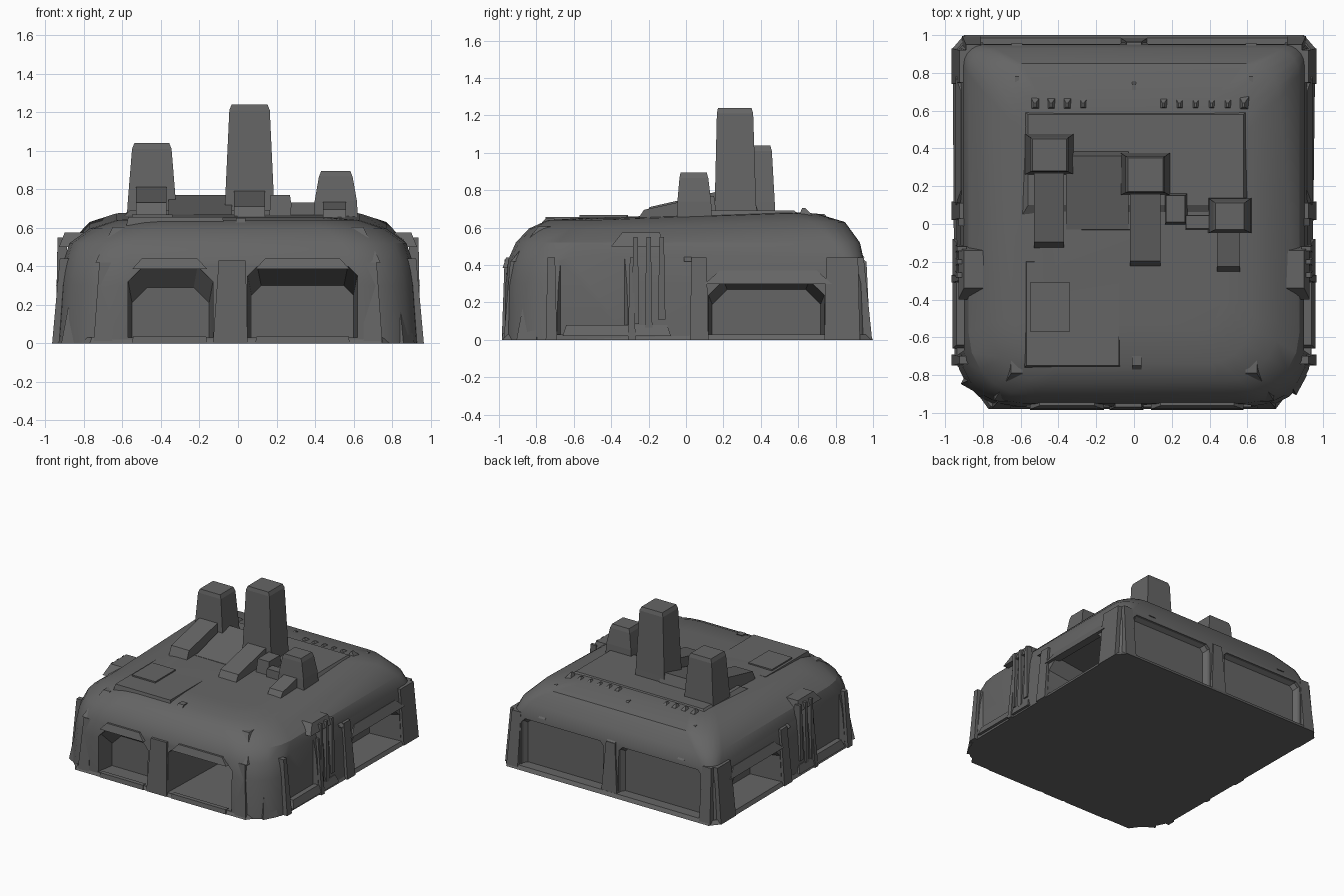
import bpy, bmesh, math, random
from mathutils import Vector

random.seed(4)
if "Cube" in bpy.data.objects:
    bpy.data.objects.remove(bpy.data.objects["Cube"])

metal = bpy.data.materials.new("dark grey metal")
metal.use_nodes = True
GREY = (0.13, 0.13, 0.13, 1)
metal.diffuse_color = GREY
metal.node_tree.nodes["Principled BSDF"].inputs["Base Color"].default_value = GREY

# Wall frames: along the wall (u), outward from the centre (d), height (z)
WALLS = {
    "front": lambda u, d, z: Vector((u, -d, z)),
    "back": lambda u, d, z: Vector((u, d, z)),
    "right_side": lambda u, d, z: Vector((-d, u, z)),
    "left_side": lambda u, d, z: Vector((d, u, z)),
    "top": lambda x, y, z: Vector((x, y, z)),
}
SIDES = ("left_side", "right_side")


def loft(name, rings, wall="top"):
    """Skin closed rings of equal length and cap both ends."""
    bm = bmesh.new()
    rows = [[bm.verts.new(WALLS[wall](*p)) for p in ring] for ring in rings]
    n = len(rows[0])
    for a, b in zip(rows, rows[1:]):
        for i in range(n):
            bm.faces.new((a[i], a[(i + 1) % n], b[(i + 1) % n], b[i]))
    bm.faces.new(rows[0])
    bm.faces.new(rows[-1])
    bmesh.ops.recalc_face_normals(bm, faces=bm.faces)
    mesh = bpy.data.meshes.new(name)
    bm.to_mesh(mesh)
    bm.free()
    mesh.materials.append(metal)
    obj = bpy.data.objects.new(name, mesh)
    bpy.context.collection.objects.link(obj)
    return obj


def rect(u0, u1, d0, d1, z):
    return [(u0, d0, z), (u1, d0, z), (u1, d1, z), (u0, d1, z)]


def block(name, base, top, wall="top"):
    """Tapered block; base and top are (u0, u1, d0, d1, z)."""
    return loft(name, [rect(*base), rect(*top)], wall)


def box(name, u, d, z, wall="top", taper=0.0):
    return block(name, (*u, *d, z[0]),
                 (u[0] + taper, u[1] - taper, d[0] + taper, d[1] - taper, z[1]), wall)


def hull_ring(hx, front, back, r_front, r_back, z):
    ring = []
    corners = [(1, -front, r_front, -90), (1, back, r_back, 0),
               (-1, back, r_back, 90), (-1, -front, r_front, 180)]
    for sx, y, r, start in corners:
        cx, cy = sx * (hx - r), y - math.copysign(r, y)
        for k in range(6):
            a = math.radians(start + 18 * k)
            py = cy + r * math.sin(a)
            lift = 0.035 * min(max(py / 0.45, 0), 1) * (z > 0.55)
            ring.append((cx + r * math.cos(a), py, z + lift))
    return ring


# Domed main hull
hull = loft("main_hull", [
    hull_ring(0.94, 0.97, 0.96, 0.29, 0.07, 0.0),
    hull_ring(0.92, 0.965, 0.96, 0.30, 0.08, 0.30),
    hull_ring(0.905, 0.95, 0.95, 0.32, 0.10, 0.43),
    hull_ring(0.875, 0.91, 0.93, 0.33, 0.14, 0.52),
    hull_ring(0.77, 0.84, 0.85, 0.32, 0.18, 0.595),
    hull_ring(0.63, 0.74, 0.70, 0.25, 0.18, 0.64),
    hull_ring(0.50, 0.55, 0.52, 0.18, 0.15, 0.652)])


def cut_bay(wall, u0, u1, top, depth, back_top, slope=0.08, z0=0.03):
    """Cut a bay with chamfered upper corners and a falling ceiling."""
    def arch(a, b, t, d):
        return [(a, d, z0), (b, d, z0), (b, d, t - slope), (b - slope, d, t),
                (a + slope, d, t), (a, d, t - slope)]
    cutter = loft("bay_cutter", [arch(u0, u1, top, 1.1), arch(u0, u1, top, 0.93),
                                 arch(u0 + 0.02, u1 - 0.02, back_top, 0.95 - depth)], wall)
    cutter.hide_render = True
    mod = hull.modifiers.new("bay", "BOOLEAN")
    mod.object = cutter
    mod.solver = "EXACT"
    bpy.context.view_layer.objects.active = hull
    bpy.ops.object.modifier_apply(modifier=mod.name)
    bpy.data.objects.remove(cutter)


cut_bay("front", -0.57, -0.13, 0.40, 0.13, 0.29)
cut_bay("front", 0.05, 0.62, 0.40, 0.65, 0.30, 0.05)
for side in SIDES:
    cut_bay(side, 0.12, 0.74, 0.32, 0.28, 0.27)
    cut_bay(side, -0.69, -0.31, 0.49, 0.05, 0.48, 0.01)
cut_bay("back", -0.80, -0.07, 0.40, 0.05, 0.38, 0.03)
cut_bay("back", 0.07, 0.80, 0.40, 0.05, 0.38, 0.03)
bpy.ops.object.select_all(action="DESELECT")
hull.select_set(True)
bpy.context.view_layer.objects.active = hull
bpy.ops.object.shade_smooth_by_angle(angle=math.radians(30))

# Flared base plate with clipped front corners
outline = [(-0.77, -0.98), (0.75, -0.98), (0.94, -0.73), (0.96, 0.93),
           (0.90, 1.0), (-0.90, 1.0), (-0.96, 0.93), (-0.95, -0.73)]
loft("base_plate", [[(x, y, 0) for x, y in outline],
                    [(x * 0.985, y * 0.985, 0.03) for x, y in outline]])

# Front: pillars, lintels and corner buttresses
block("front_pillar", (-0.13, 0.05, 0.90, 0.985, 0), (-0.10, 0.04, 0.90, 0.97, 0.43), "front")
block("front_pillar_rib", (-0.03, 0.04, 0.88, 0.97, 0.40), (-0.01, 0.04, 0.70, 0.75, 0.65), "front")
for a, b in ((-0.55, -0.16), (0.09, 0.58)):
    block("front_lintel", (a, b, 0.92, 0.98, 0.385), (a + 0.05, b - 0.05, 0.92, 0.962, 0.44), "front")
    box("front_bay_ledge", (a, b), (0.94, 0.985), (0, 0.035), "front", 0.005)


def corner_post(s):
    """Leaning post turned to face a front corner."""
    def ring(c, w, z):
        return [(s * c + w * math.cos(a), 0.01 - c + w * math.sin(a), z)
                for a in (0.3, 1.9, 3.4, 5.0)]
    loft("front_corner_post", [ring(0.835, 0.085, 0), ring(0.825, 0.06, 0.18), ring(0.80, 0.03, 0.25)])


for s in (-1, 1):
    corner_post(s)
    block("front_column", (s * 0.70 - 0.05, s * 0.70 + 0.05, 0.84, 0.975, 0),
          (s * 0.69 - 0.03, s * 0.69 + 0.03, 0.82, 0.94, 0.42), "front")
    block("front_corner_cap", (s * 0.68 - 0.06, s * 0.68 + 0.06, 0.80, 0.935, 0.42),
          (s * 0.62 - 0.03, s * 0.62 + 0.03, 0.72, 0.79, 0.605), "front")

# Sides: skirts, ribs, lintel and a cluster of pipes
for side in SIDES:
    for u0, u1 in ((-0.75, -0.69), (-0.31, -0.27), (0.02, 0.12), (0.74, 0.93)):
        block("side_buttress", (u0, u1, 0.88, 0.965, 0), (u0 + 0.01, u1 - 0.01, 0.86, 0.925, 0.44), side)
    block("side_lintel", (0.10, 0.78, 0.88, 0.945, 0.30), (0.18, 0.70, 0.88, 0.915, 0.37), side)
    block("shoulder_rib", (-0.01, 0.03, 0.80, 0.93, 0.42), (-0.01, 0.03, 0.58, 0.63, 0.655), side)
    for u in (-0.27, -0.20, -0.13):
        box("side_pipe", (u - 0.02, u + 0.02), (0.88, 0.945), (0.05 + random.random() * 0.15, 0.55), side, 0.008)
    block("pipe_header", (-0.40, -0.12, 0.76, 0.93, 0.50), (-0.34, -0.14, 0.76, 0.90, 0.575), side)
    box("side_step", (-0.66, -0.08), (0.88, 0.96), (0.02, 0.08), side, 0.02)

# Back: central pillar, corner columns and caps
block("back_pillar", (-0.07, 0.07, 0.88, 0.985, 0), (-0.04, 0.04, 0.88, 0.965, 0.42), "back")
block("back_pillar_rib", (-0.04, 0.04, 0.86, 0.96, 0.42), (-0.01, 0.01, 0.70, 0.74, 0.672), "back")
for s in (-1, 1):
    block("back_column", (s * 0.86 - 0.05, s * 0.86 + 0.05, 0.88, 0.995, 0),
          (s * 0.85 - 0.04, s * 0.85 + 0.04, 0.86, 0.95, 0.44), "back")
    block("back_column_cap", (s * 0.62 - 0.03, s * 0.62 + 0.03, 0.86, 0.955, 0.44),
          (s * 0.62 - 0.01, s * 0.62 + 0.01, 0.74, 0.78, 0.65), "back")


# Roof towers with tapered crowns, each with a sloping duct in front
def tower(x0, x1, y0, y1, top):
    def inset(m, z):
        return rect(x0 + m, x1 - m, y0 + m * 0.5, y1 - m * 0.7, z)
    loft("roof_tower", [inset(0, 0.62), inset(0.008, 0.74),
                        inset(0.03, top - 0.03), inset(0.042, top)])


def duct(x0, x1, y0, y1, low, high):
    side = [(y0, 0.62), (y0 + 0.05, low), (y1, high), (y1, 0.62)]
    loft("sloping_duct", [[(x, y, z) for y, z in side] for x in (x0, x1)])


tower(-0.58, -0.315, 0.26, 0.48, 1.04)
tower(-0.075, 0.195, 0.15, 0.38, 1.24)
tower(0.39, 0.625, -0.05, 0.14, 0.895)
duct(-0.53, -0.37, -0.145, 0.30, 0.73, 0.82)
duct(-0.02, 0.14, -0.245, 0.20, 0.71, 0.80)
duct(0.44, 0.56, -0.275, 0.0, 0.695, 0.745)

# Raised decks linking the towers
block("link_deck", (-0.38, -0.02, -0.04, 0.40, 0.62), (-0.38, -0.02, -0.03, 0.37, 0.67))
loft("link_slope", [[(x, -0.03, 0.64), (x, -0.03, 0.67), (x, 0.36, 0.77), (x, 0.40, 0.64)]
                    for x in (-0.36, -0.03)])
block("middle_link", (0.16, 0.29, -0.01, 0.17, 0.62), (0.17, 0.27, 0.01, 0.15, 0.77))
box("outer_link", (0.27, 0.42), (-0.03, 0.05), (0.62, 0.73), taper=0.005)
block("rear_deck", (-0.62, 0.62, 0.0, 0.62, 0.63), (-0.56, 0.58, 0.10, 0.58, 0.692))

# Roof panels and hatch
box("roof_hatch", (-0.55, -0.34), (-0.57, -0.31), (0.63, 0.668))
box("roof_panel", (-0.58, -0.07), (-0.76, -0.19), (0.61, 0.657), taper=0.01)

# Row of jagged fins along the rear roof edge
for i in range(14):
    x = -0.52 + i * 0.085
    if -0.20 < x < 0.12:
        continue
    block("roof_fin", (x - 0.035, x + 0.035, 0.60, 0.69, 0.65),
          (x - 0.01, x, 0.62, 0.64, 0.69 + random.random() * 0.015))
